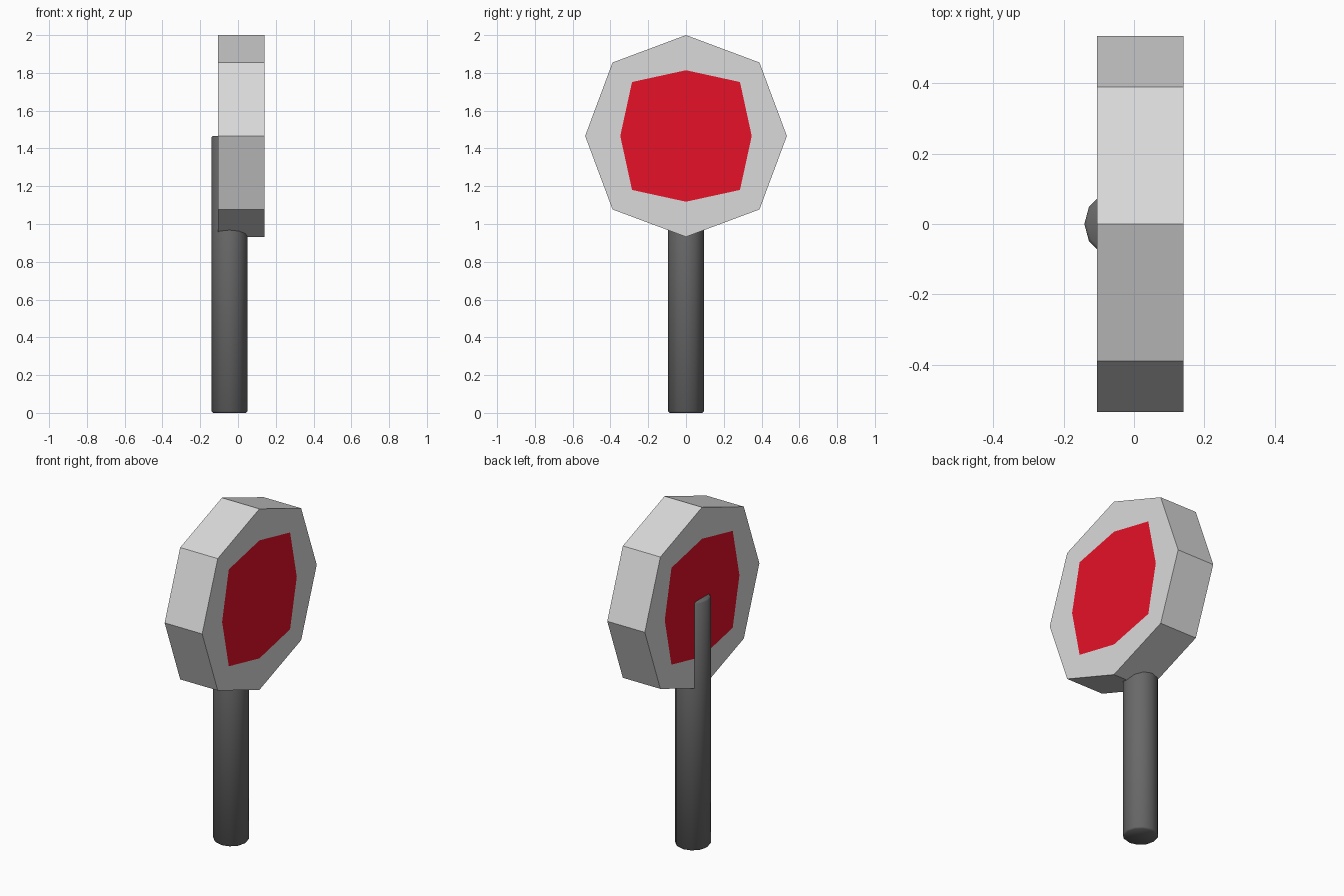
import bpy, bmesh, math

if "Cube" in bpy.data.objects:
    bpy.data.objects.remove(bpy.data.objects["Cube"])

def material(name, rgb):
    m = bpy.data.materials.new(name)
    m.diffuse_color = (*rgb, 1)
    m.use_nodes = True
    m.node_tree.nodes["Principled BSDF"].inputs["Base Color"].default_value = m.diffuse_color
    return m

grey = material("light grey", (0.70, 0.70, 0.70))
red = material("signal red", (0.79, 0.0055, 0.021))
dark = material("dark grey", (0.14, 0.14, 0.14))

CENTRE_Z = 1.466

def octagon(bm, x, r_axis, r_diag):
    """Eight vertices around the x axis with alternating radii."""
    ring = []
    for i in range(8):
        a = i * math.pi / 4
        r = r_diag if i % 2 else r_axis
        ring.append(bm.verts.new((x, r * math.cos(a), CENTRE_Z + r * math.sin(a))))
    return ring

def bridge(bm, a, b):
    for i in range(8):
        j = (i + 1) % 8
        bm.faces.new((a[i], a[j], b[j], b[i]))

# Octagonal sign board with a red panel cut into both faces
bm = bmesh.new()
rings = [octagon(bm, x, *r) for x, r in (
    (-0.105, (0.348, 0.404)), (-0.105, (0.534, 0.552 * 0.9995)),
    (0.14, (0.534, 0.552 * 0.9995)), (0.14, (0.348, 0.404)))]
# the outer outline is a regular octagon
for ring in rings[1:3]:
    for i, v in enumerate(ring):
        a = i * math.pi / 4
        v.co.y = 0.534 * math.cos(a) * (1.03 if i % 2 else 1)
        v.co.z = CENTRE_Z + 0.534 * math.sin(a) * (1.03 if i % 2 else 1)
for a, b in zip(rings, rings[1:]):
    bridge(bm, a, b)
for ring in (rings[0], rings[3]):
    bm.faces.new(ring).material_index = 1
bmesh.ops.recalc_face_normals(bm, faces=bm.faces)
mesh = bpy.data.meshes.new("sign_board")
bm.to_mesh(mesh)
bm.free()
mesh.materials.append(grey)
mesh.materials.append(red)
bpy.context.collection.objects.link(bpy.data.objects.new("sign_board", mesh))

# Round post running up behind the board to its centre
bpy.ops.mesh.primitive_cylinder_add(vertices=12, radius=0.096, depth=CENTRE_Z,
                                    location=(-0.045, 0, CENTRE_Z / 2),
                                    rotation=(0, 0, math.pi / 2))
post = bpy.context.object
post.name = "post"
post.data.materials.append(dark)
bevel = post.modifiers.new("rim", 'BEVEL')
bevel.width = 0.008
bevel.segments = 1
bevel.limit_method = 'ANGLE'
bevel.angle_limit = math.radians(60)
bpy.ops.object.modifier_apply(modifier="rim")
bpy.ops.object.shade_smooth_by_angle(angle=math.radians(50))
